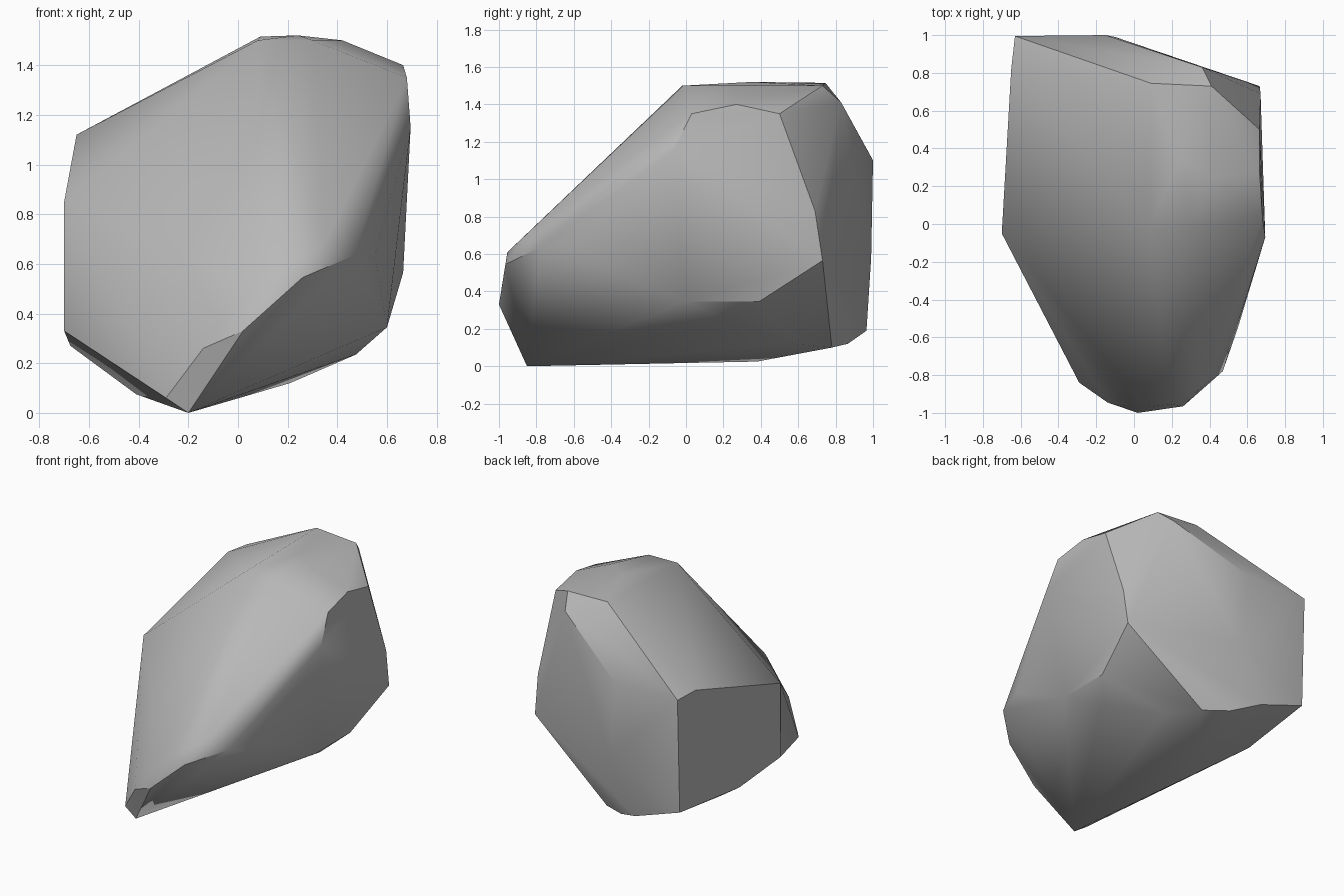
import bpy
import bmesh
import math

default_cube = bpy.data.objects.get("Cube")
if default_cube:
    bpy.data.objects.remove(default_cube, do_unlink=True)


def make_material(name, colour):
    """Plain flat colour, used by the viewport and by a render."""
    material = bpy.data.materials.new(name)
    material.use_nodes = True
    material.diffuse_color = colour
    shader = material.node_tree.nodes["Principled BSDF"]
    shader.inputs["Base Color"].default_value = colour
    shader.inputs["Roughness"].default_value = 0.9
    return material


def make_boulder(name, corner_groups, material, crease_angle):
    """Wrap a tight skin around the corners and keep the hard ridges sharp."""
    bm = bmesh.new()
    for corners in corner_groups:
        for corner in corners:
            bm.verts.new(corner)
    hull = bmesh.ops.convex_hull(bm, input=bm.verts[:])
    inside = set(hull["geom_interior"]) | set(hull["geom_unused"])
    loose = [v for v in bm.verts if v in inside or not v.link_faces]
    bmesh.ops.delete(bm, geom=loose, context="VERTS")
    bmesh.ops.recalc_face_normals(bm, faces=bm.faces[:])

    mesh = bpy.data.meshes.new(name)
    bm.to_mesh(mesh)
    bm.free()
    mesh.materials.append(material)
    boulder = bpy.data.objects.new(name, mesh)
    bpy.context.collection.objects.link(boulder)

    bpy.ops.object.select_all(action="DESELECT")
    boulder.select_set(True)
    bpy.context.view_layer.objects.active = boulder
    bpy.ops.object.shade_smooth_by_angle(angle=crease_angle)
    return boulder


# Underside, from the front toe to the back
underside = [
    (-.2, -.85, 0), (-.2, .38, .025), (-.41, .2, .075), (.07, .78, .1),
    (-.1, .865, .12), (.21, .57, .12), (.475, .23, .235), (-.675, .37, .27),
    (-.28, .965, .19),
]

# Pointed nose at the foot of the front slope
nose = [
    (-.29, -.84, .06), (-.14, -.945, .26), (.02, -1, .33), (.26, -.965, .545),
    (.06, -.97, .5), (.2, -.955, .61), (.35, -.87, .69), (.47, -.78, .635),
]

# Broad flank on the model's left
left_flank = [
    (.55, -.55, .635), (.6, 0, .345), (.6, .39, .345), (.665, .73, .565),
    (.67, .69, .83), (.665, .5, 1.35), (.665, .27, 1.4), (.68, .03, 1.35),
    (.695, -.07, 1.15),
]

# Steep flank on the model's right
right_flank = [
    (-.7, -.05, .85), (-.7, -.05, .33), (-.65, .82, 1.12),
]

# Upright back wall
back_wall = [
    (-.63, .995, 1.11), (-.63, .97, .31), (-.15, 1, 1.1), (-.1, .99, .58),
]

# Nearly level crown
crown = [
    (.08, -.02, 1.5), (.3, -.015, 1.5), (.42, .24, 1.5), (.24, .35, 1.52),
    (.09, .745, 1.515), (.41, .73, 1.5), (.36, .83, 1.41),
]

stone = make_material("stone_grey", (.48, .48, .48, 1))
make_boulder(
    "boulder",
    [underside, nose, left_flank, right_flank, back_wall, crown],
    stone,
    math.radians(30),
)
